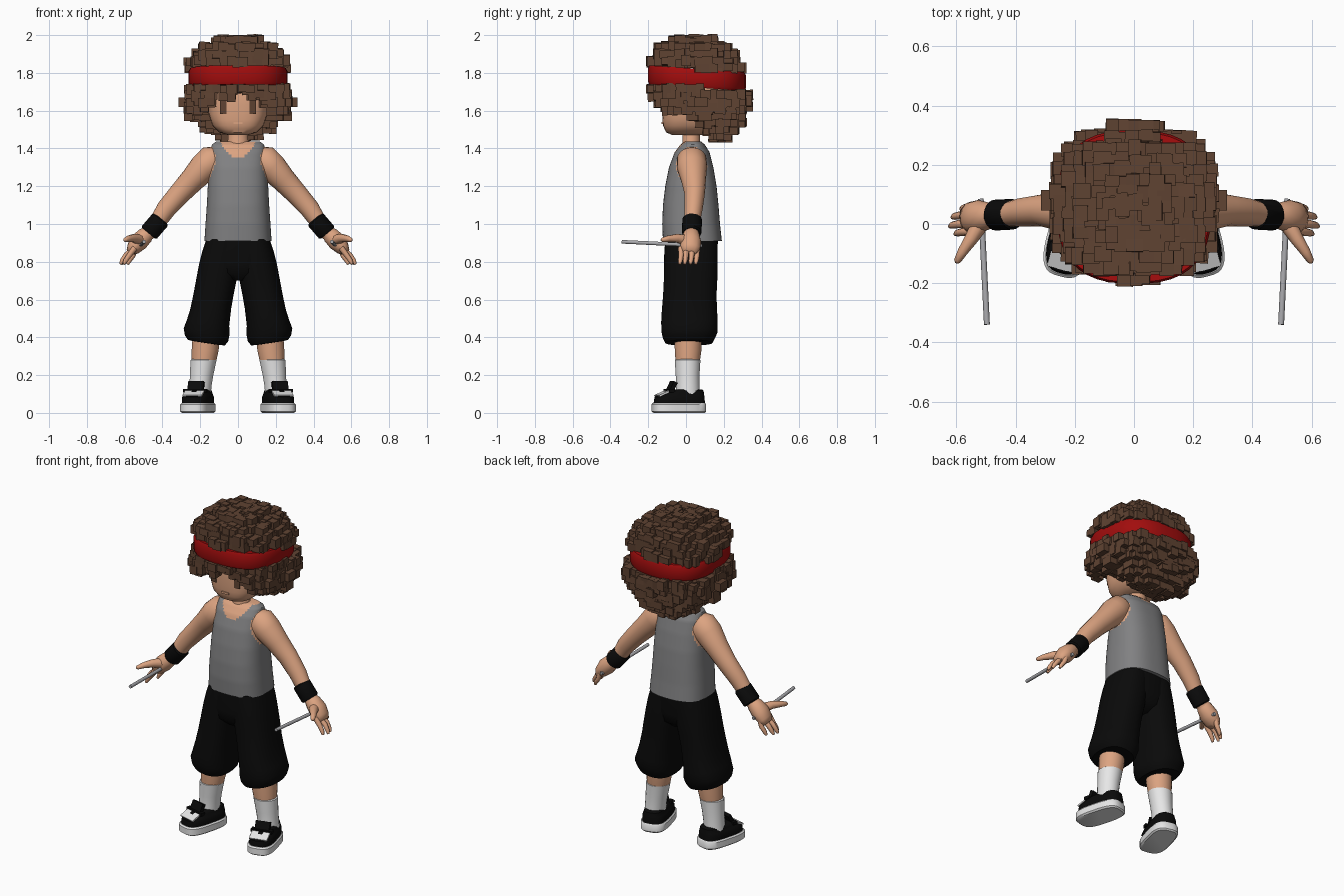
import bpy, bmesh, math, random
from mathutils import Vector, Matrix

if "Cube" in bpy.data.objects:
    bpy.data.objects.remove(bpy.data.objects["Cube"])

random.seed(4)


def material(name, r, g, b):
    m = bpy.data.materials.new(name)
    m.diffuse_color = (r, g, b, 1)
    m.use_nodes = True
    m.node_tree.nodes["Principled BSDF"].inputs["Base Color"].default_value = m.diffuse_color
    return m


SKIN = material("skin", 0.72, 0.37, 0.22)
BROWN = material("hair brown", 0.115, 0.056, 0.032)
RED = material("band red", 0.36, 0.004, 0.004)
GREY = material("shirt grey", 0.22, 0.22, 0.225)
BLACK = material("black", 0.003, 0.003, 0.003)
WHITE = material("white", 0.82, 0.82, 0.82)
METAL = material("stick metal", 0.40, 0.40, 0.42)


def finish(bm, name, mats, mirror=False, smooth=40):
    bmesh.ops.recalc_face_normals(bm, faces=bm.faces)
    me = bpy.data.meshes.new(name)
    bm.to_mesh(me)
    bm.free()
    ob = bpy.data.objects.new(name, me)
    bpy.context.collection.objects.link(ob)
    for m in mats:
        me.materials.append(m)
    if smooth:
        bpy.ops.object.select_all(action='DESELECT')
        ob.select_set(True)
        bpy.context.view_layer.objects.active = ob
        bpy.ops.object.shade_smooth_by_angle(angle=math.radians(smooth))
    if mirror:
        ob.modifiers.new("mirror", 'MIRROR').use_mirror_merge = False
    return ob


def skin_rings(bm, rings):
    rings = [[bm.verts.new(p) for p in r] for r in rings]
    for a, b in zip(rings, rings[1:]):
        for i in range(len(a)):
            j = (i + 1) % len(a)
            bm.faces.new((a[i], a[j], b[j], b[i]))
    bm.faces.new(rings[0][::-1])
    bm.faces.new(rings[-1])


def spow(c, n):
    return math.copysign(abs(c) ** (2 / n), c)


def loft(bm, sections, n=2.4, seg=32, steps=1):
    """Stacked rounded sections (z, x0, x1, y0, y1)."""
    full = []
    for a, b in zip(sections, sections[1:]):
        full += [[p + (q - p) * k / steps for p, q in zip(a, b)] for k in range(steps)]
    full.append(sections[-1])
    rings = []
    for z, x0, x1, y0, y1 in full:
        angs = [2 * math.pi * (i + 0.5) / seg for i in range(seg)]
        rings.append([((x0 + x1) / 2 + (x1 - x0) / 2 * spow(math.cos(t), n),
                       (y0 + y1) / 2 + (y1 - y0) / 2 * spow(math.sin(t), n), z) for t in angs])
    skin_rings(bm, rings)


def tube(bm, pts, seg=14):
    """Tube through points (x, y, z, radius along y, other radius)."""
    ps = [Vector(p[:3]) for p in pts]
    d = (ps[-1] - ps[0]).normalized()
    ref = Vector((1, 0, 0)) if abs(d.y) > 0.6 else Vector((0, 1, 0))
    rings = []
    for i, p in enumerate(ps):
        t = (ps[min(i + 1, len(ps) - 1)] - ps[max(i - 1, 0)]).normalized()
        u = (ref - t * ref.dot(t)).normalized()
        v = t.cross(u)
        rings.append([p + u * pts[i][3] * math.cos(a) + v * pts[i][4] * math.sin(a)
                      for a in [2 * math.pi * k / seg for k in range(seg)]])
    skin_rings(bm, rings)


def box(bm, center, size, rot=None):
    mat = Matrix.Translation(center) @ (rot or Matrix()) @ Matrix.Diagonal((*size, 1))
    bmesh.ops.create_cube(bm, size=1, matrix=mat)


# Head and neck
bm = bmesh.new()
loft(bm, [(1.47, -.05, .05, -.07, .10), (1.485, -.10, .10, -.105, .13), (1.52, -.135, .135, -.122, .16),
          (1.58, -.155, .155, -.127, .18), (1.68, -.16, .16, -.127, .2), (1.76, -.15, .15, -.11, .2)], n=2.8, steps=2)
box(bm, (0, -.122, 1.535), (.05, .014, .012))
finish(bm, "head", [SKIN])
bm = bmesh.new()
loft(bm, [(1.38, -.07, .07, -.035, .09), (1.43, -.056, .056, -.02, .075), (1.52, -.05, .05, -.02, .075)], n=2, seg=20)
finish(bm, "neck", [SKIN])

# Eyes
bm = bmesh.new()
box(bm, (.078, -.121, 1.622), (.034, .009, .078), Matrix.Rotation(.15, 4, 'Z'))
finish(bm, "eyes", [BROWN], mirror=True, smooth=0)

# Blocky hair: (z, half width, front y, back y)
HAIR = [(1.46, .10, .13, .23), (1.50, .18, .09, .27), (1.56, .235, .0, .30), (1.60, .265, -.16, .32),
        (1.65, .285, -.18, .33), (1.70, .265, -.185, .33), (1.78, .255, -.185, .30), (1.85, .268, -.185, .29),
        (1.90, .225, -.175, .27), (1.95, .17, -.14, .22), (1.985, .10, -.08, .14)]


def band_z(y):
    return 1.772 - .07 * (y - .06)


def in_hair(x, y, z):
    if not HAIR[0][0] <= z <= HAIR[-1][0]:
        return False
    for a, b in zip(HAIR, HAIR[1:]):
        if z <= b[0]:
            k = (z - a[0]) / (b[0] - a[0])
            hx, y0, y1 = [p + (q - p) * k for p, q in zip(a[1:], b[1:])]
            break
    # open space for the face, with an uneven fringe
    if y < .03 and z < 1.675 + .02 * math.sin(x * 45 + 1) and abs(x) < .135 + .02 * math.sin(z * 60):
        return False
    if y < .03 and z < 1.585:
        return False
    if abs(z - band_z(y)) < .052:
        return False
    return abs(x / hx) ** 2.6 + abs((y - (y0 + y1) / 2) / ((y1 - y0) / 2)) ** 2.6 <= 1


bm = bmesh.new()
C = .036
for i in range(-9, 10):
    for j in range(-7, 11):
        for k in range(16):
            x, y, z = i * C, j * C, 1.465 + k * C
            near = [(C, 0, 0), (-C, 0, 0), (0, C, 0), (0, -C, 0), (0, 0, C), (0, 0, -C)]
            if in_hair(x, y, z) and not all(in_hair(x + a, y + b, z + c) for a, b, c in near):
                off = Vector([random.uniform(-.007, .007) for _ in range(3)])
                box(bm, Vector((x, y, z)) + off, [random.uniform(.038, .06) for _ in range(3)],
                    Matrix.Rotation(random.uniform(-.08, .08), 4, random.choice('XYZ')))
# Loose tufts at the sides and crown
for x, y, z in [(.29, .08, 1.645), (-.29, .08, 1.645), (.26, .1, 1.57), (-.26, .1, 1.57),
                (.05, .03, 1.975), (-.04, .06, 1.975), (.08, .0, 1.97), (0, .32, 1.62)]:
    box(bm, (x, y, z), (.05, .07, .05))
finish(bm, "hair", [BROWN], smooth=0)

# Headband, lower at the back
bm = bmesh.new()
loft(bm, [(-.05, -.254, .254, -.196, .31), (-.035, -.262, .262, -.202, .317),
          (.035, -.262, .262, -.202, .317), (.05, -.254, .254, -.196, .31)], n=2.6, seg=40)
for v in bm.verts:
    v.co.z += band_z(v.co.y)
finish(bm, "headband", [RED])

# Torso with tank top: neck and arm openings show skin
bm = bmesh.new()
loft(bm, [(.91, -.178, .178, -.122, .19), (1.0, -.172, .172, -.126, .18), (1.1, -.165, .165, -.122, .172),
          (1.2, -.16, .16, -.11, .162), (1.3, -.152, .152, -.09, .145), (1.38, -.147, .147, -.06, .125),
          (1.42, -.138, .138, -.03, .10), (1.437, -.115, .115, -.005, .08)], n=2.6, seg=64, steps=6)
for f in bm.faces:
    c = f.calc_center_median()
    low = 1.35 if c.y < .04 else 1.405
    neck = abs(c.x) < .09 and c.z > low + .07 * (c.x / .09) ** 2
    arm = abs(c.x) > .11 and ((c.y - .03) / .08) ** 2 + ((c.z - 1.31) / .10) ** 2 < 1
    f.material_index = 1 if neck or arm else 0
finish(bm, "tank_top", [GREY, SKIN])

# Arms
bm = bmesh.new()
tube(bm, [(.10, .03, 1.37, .05, .05), (.13, .03, 1.345, .078, .08), (.18, .032, 1.30, .08, .078),
          (.24, .04, 1.235, .066, .066), (.31, .046, 1.16, .054, .058), (.38, .04, 1.08, .048, .052),
          (.44, .03, .99, .04, .042), (.48, .028, .945, .038, .038)], seg=20)
finish(bm, "arms", [SKIN], mirror=True)

# Wristbands
bm = bmesh.new()
tube(bm, [(.407, .033, 1.028, .045, .045), (.412, .033, 1.022, .052, .052),
          (.468, .03, .957, .052, .052), (.473, .03, .951, .045, .045)], seg=20)
finish(bm, "wristbands", [BLACK], mirror=True)

# Hands: palm, four fingers and a thumb
bm = bmesh.new()
tube(bm, [(.465, .03, .965, .032, .03), (.49, .028, .94, .045, .045), (.525, .025, .905, .056, .05),
          (.555, .022, .87, .052, .038), (.575, .02, .85, .036, .02)])
for i, y in enumerate((.058, .03, .0, -.026)):
    dx = (-.03, .0, .008, -.01)[i]
    tube(bm, [(.545, y, .875, .016, .016), (.585 + dx, y, .835, .014, .014),
              (.606 + dx, y - .004, .805, .012, .012), (.614 + dx, y - .008, .787, .007, .007)], seg=8)
tube(bm, [(.52, .0, .915, .03, .03), (.55, -.05, .925, .023, .023), (.58, -.095, .922, .017, .017),
          (.597, -.125, .916, .012, .012), (.60, -.132, .914, .005, .005)], seg=10)
finish(bm, "hands", [SKIN], mirror=True, smooth=60)

# Drum sticks through the palms
bm = bmesh.new()
tube(bm, [(.497, -.34, .906, .01, .01), (.518, .085, .885, .01, .01)], seg=10)
finish(bm, "sticks", [METAL], mirror=True)

# Baggy shorts: hips and gathered legs
bm = bmesh.new()
loft(bm, [(.70, -.05, .05, -.07, .10), (.74, -.15, .15, -.11, .15), (.80, -.19, .19, -.118, .165),
          (.93, -.168, .168, -.11, .17)], n=2.5)
finish(bm, "shorts_hips", [BLACK])
bm = bmesh.new()
loft(bm, [(.37, .10, .235, -.08, .11), (.372, .07, .265, -.11, .14), (.395, .052, .282, -.122, .152),
          (.43, .045, .288, -.13, .168), (.48, .046, .27, -.132, .168), (.55, .036, .253, -.128, .165),
          (.62, .024, .238, -.122, .162), (.70, .008, .223, -.118, .166), (.78, -.01, .208, -.117, .168),
          (.86, -.01, .188, -.113, .168), (.92, -.01, .168, -.108, .165)], n=2.4)
for v in bm.verts:
    if v.co.z < .5:
        v.co.z += .15 * (v.co.x - .17)
finish(bm, "shorts_legs", [BLACK], mirror=True)

# Lower legs and socks
bm = bmesh.new()
loft(bm, [(.26, .118, .246, -.055, .072), (.33, .102, .246, -.06, .082), (.45, .092, .238, -.062, .088)], n=2, seg=24)
finish(bm, "legs", [SKIN], mirror=True)
bm = bmesh.new()
loft(bm, [(.07, .145, .265, -.06, .075), (.14, .14, .258, -.052, .072), (.20, .13, .255, -.055, .072),
          (.28, .113, .252, -.06, .077), (.285, .12, .245, -.052, .07)], n=2, seg=24)
finish(bm, "socks", [WHITE], mirror=True)

# Shoes, toes turned outwards
TURN = Matrix.Translation((.212, -.036, 0)) @ Matrix.Rotation(.26, 4, 'Z')
bm = bmesh.new()
loft(bm, [(0, -.07, .07, -.135, .135), (.008, -.079, .079, -.146, .142),
          (.045, -.079, .079, -.146, .142), (.053, -.072, .072, -.138, .137)], n=3.2)
bm.transform(TURN)
finish(bm, "shoe_soles", [WHITE], mirror=True)
bm = bmesh.new()
loft(bm, [(.045, -.072, .072, -.137, .137), (.085, -.071, .071, -.13, .134), (.102, -.062, .062, -.105, .132),
          (.118, -.056, .056, -.07, .13), (.125, -.045, .045, -.055, .12)], n=3, steps=2)
bm.transform(TURN)
finish(bm, "shoe_uppers", [BLACK], mirror=True)

# White toe panel, tongue and strap
bm = bmesh.new()
box(bm, (0, -.094, .102), (.105, .06, .009), Matrix.Rotation(.42, 4, 'X'))
bm.transform(TURN)
finish(bm, "toe_panels", [WHITE], mirror=True, smooth=0)
bm = bmesh.new()
box(bm, (0, -.042, .137), (.085, .022, .06), Matrix.Rotation(-.45, 4, 'X'))
box(bm, (0, -.055, .117), (.125, .03, .018))
bm.transform(TURN)
finish(bm, "tongues", [BLACK], mirror=True, smooth=0)
